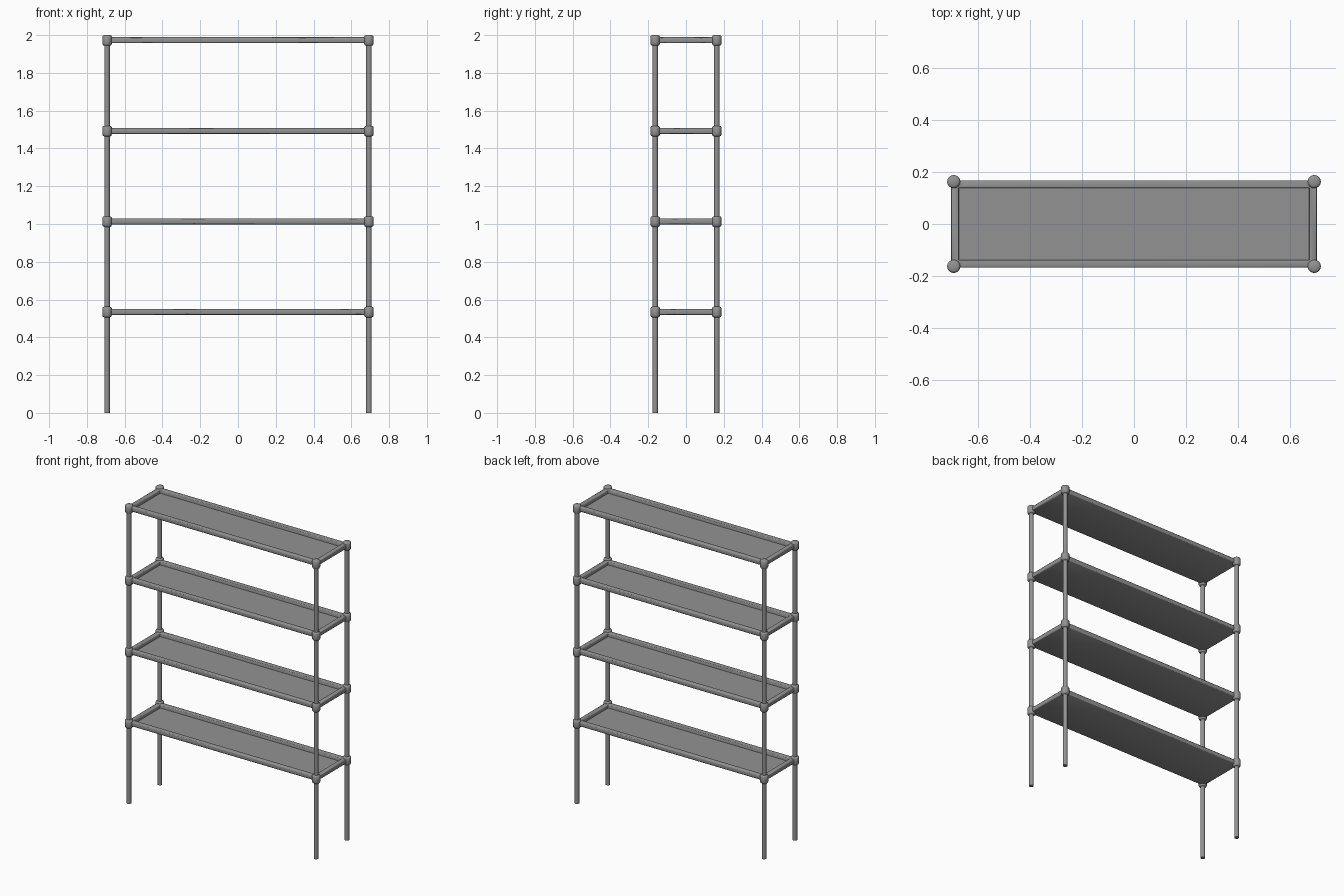
import bpy, bmesh, math

if "Cube" in bpy.data.objects:
    bpy.data.objects.remove(bpy.data.objects["Cube"])

PX, PY = 0.693, 0.163            # post centres
LEVELS = [0.535, 1.014, 1.493, 1.973]

metal = bpy.data.materials.new("dark_grey_metal")
metal.diffuse_color = (0.29, 0.29, 0.29, 1)
metal.use_nodes = True
metal.node_tree.nodes["Principled BSDF"].inputs["Base Color"].default_value = metal.diffuse_color


def finish(name, bm, angle=50):
    bmesh.ops.recalc_face_normals(bm, faces=bm.faces)
    me = bpy.data.meshes.new(name)
    bm.to_mesh(me)
    bm.free()
    me.materials.append(metal)
    ob = bpy.data.objects.new(name, me)
    bpy.context.collection.objects.link(ob)
    bpy.context.view_layer.objects.active = ob
    ob.select_set(True)
    bpy.ops.object.shade_smooth_by_angle(angle=math.radians(angle))
    ob.select_set(False)
    return ob


def lathe(name, profile, x, y, z, sides=16):
    """Closed round solid from (radius, height) pairs."""
    bm = bmesh.new()
    rings = [[bm.verts.new((x + r * math.cos(2 * math.pi * i / sides),
                            y + r * math.sin(2 * math.pi * i / sides), z + h))
              for i in range(sides)] for r, h in profile]
    for a, b in zip(rings, rings[1:]):
        for i in range(sides):
            j = (i + 1) % sides
            bm.faces.new((a[i], a[j], b[j], b[i]))
    bm.faces.new(rings[0])
    bm.faces.new(rings[-1])
    return finish(name, bm)


def tray(name, z):
    """Shelf with a rounded raised rim: rectangle rings from underside to recessed floor."""
    ox, oy = 0.703, 0.168
    profile = [(0.006, -0.016), (0.002, -0.014), (0.0, -0.010), (0.0, 0.010), (0.002, 0.014),
               (0.006, 0.016), (0.024, 0.016), (0.028, 0.014), (0.030, 0.010), (0.030, -0.009)]
    bm = bmesh.new()
    rings = [[bm.verts.new((sx * (ox - d), sy * (oy - d), z + h))
              for sx, sy in ((-1, -1), (1, -1), (1, 1), (-1, 1))] for d, h in profile]
    for a, b in zip(rings, rings[1:]):
        for i in range(4):
            j = (i + 1) % 4
            bm.faces.new((a[i], a[j], b[j], b[i]))
    bm.faces.new(rings[0])
    bm.faces.new(rings[-1])
    return finish(name, bm)


# Shelves
for n, z in enumerate(LEVELS):
    tray(f"shelf_{n + 1}", z)

# Posts with a rounded collar at every shelf
collar = [(0.016, -0.029), (0.022, -0.026), (0.0255, -0.018),
          (0.0255, 0.018), (0.022, 0.024), (0.016, 0.027)]
for sx, side in ((-1, "left"), (1, "right")):
    for sy, end in ((-1, "front"), (1, "back")):
        x, y = sx * PX, sy * PY
        lathe(f"{end}_{side}_post", [(0.0145, 0), (0.0145, 1.98)], x, y, 0)
        for n, z in enumerate(LEVELS):
            lathe(f"{end}_{side}_collar_{n + 1}", collar, x, y, z)
